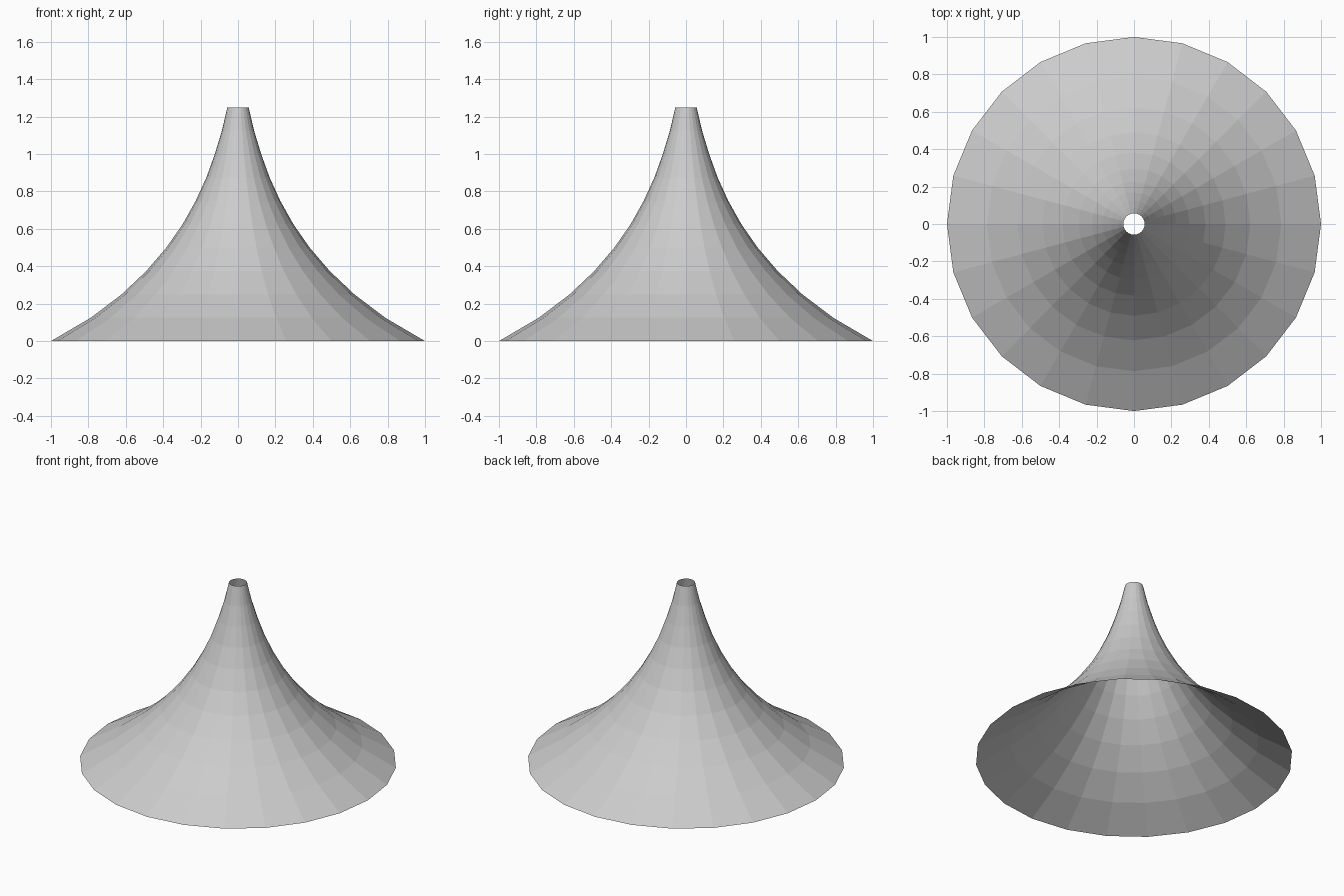
import bpy, bmesh, math

if "Cube" in bpy.data.objects:
    bpy.data.objects.remove(bpy.data.objects["Cube"])

SIDES = 24
STEP = 0.125
# Ring radii from the wide base to the narrow neck, evenly spaced in height
RADII = [1.0, 0.787, 0.622, 0.49, 0.383, 0.296, 0.226, 0.169, 0.124, 0.086, 0.057]

# Flared horn: an open, flat-faced shell
bm = bmesh.new()
rings = []
for i, r in enumerate(RADII):
    rings.append([bm.verts.new((r * math.cos(math.tau * s / SIDES),
                                r * math.sin(math.tau * s / SIDES),
                                i * STEP)) for s in range(SIDES)])
for low, high in zip(rings, rings[1:]):
    for s in range(SIDES):
        n = (s + 1) % SIDES
        bm.faces.new((low[s], low[n], high[n], high[s]))

mesh = bpy.data.meshes.new("flared_horn")
bm.to_mesh(mesh)
bm.free()
bpy.context.collection.objects.link(bpy.data.objects.new("flared_horn", mesh))
